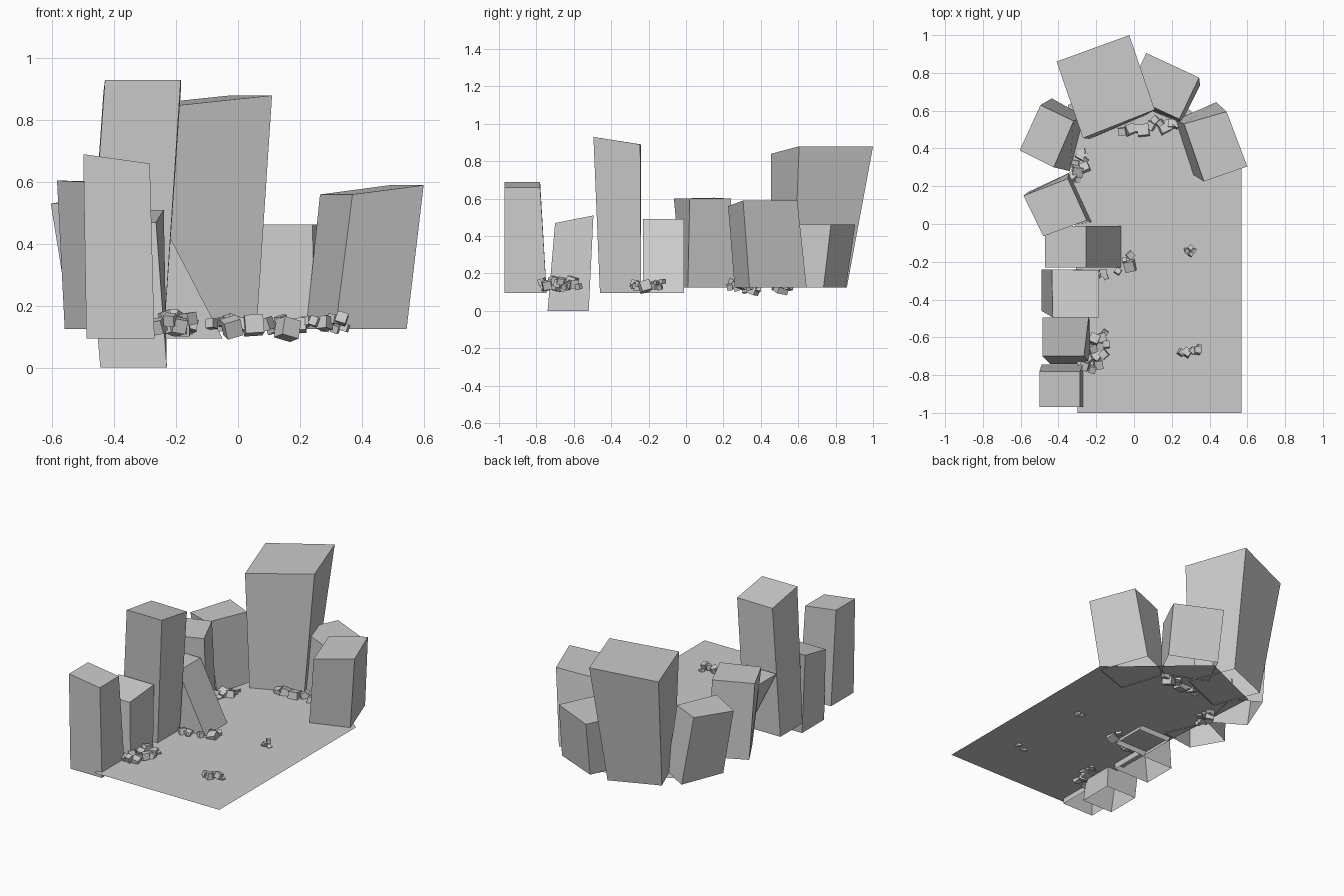
import bpy, bmesh, math, random
from mathutils import Matrix, Vector, Euler

random.seed(4)
stone = bpy.data.materials.new("stone grey")
stone.diffuse_color = (0.6, 0.6, 0.6, 1)


def finish(name, bm):
    mesh = bpy.data.meshes.new(name)
    bm.to_mesh(mesh)
    bm.free()
    mesh.materials.append(stone)
    bpy.context.collection.objects.link(bpy.data.objects.new(name, mesh))


def pillar(name, z0, base, top):
    """Leaning open-bottomed block: base corners (x, y), top corners (x, y, z), counter-clockwise."""
    bm = bmesh.new()
    lo = [bm.verts.new((x, y, z0)) for x, y in base]
    hi = [bm.verts.new(p) for p in top]
    bm.faces.new(hi)
    for i in range(4):
        j = (i + 1) % 4
        bm.faces.new((lo[i], lo[j], hi[j], hi[i]))
    bmesh.ops.recalc_face_normals(bm, faces=bm.faces)
    finish(name, bm)


def box(x0, x1, y0, y1):
    return [(x0, y0), (x1, y0), (x1, y1), (x0, y1)]


# Ground sheet
bm = bmesh.new()
bm.faces.new([bm.verts.new((x, y, 0.13)) for x, y in
              [(-.3, -1), (.57, -1), (.57, .36), (.06, .81), (-.35, .63), (-.31, 0)]])
finish("ground_sheet", bm)

# Row of pillars along the left side
pillar("front_pillar", .095, box(-.49, -.27, -.97, -.745),
       [(-.5, -.97, .69), (-.285, -.97, .66), (-.285, -.78, .66), (-.5, -.78, .69)])
pillar("short_pillar", 0, box(-.445, -.23, -.74, -.52),
       [(-.485, -.7, .47), (-.265, -.7, .47), (-.24, -.495, .51), (-.485, -.495, .51)])
pillar("tall_pillar", .095, box(-.49, -.24, -.46, -.24),
       [(-.43, -.495, .93), (-.185, -.495, .93), (-.185, -.245, .89), (-.435, -.24, .89)])
pillar("leaning_pillar", .095, box(-.27, -.05, -.23, -.01),
       [(-.47, -.23, .49), (-.255, -.23, .49), (-.255, -.01, .49), (-.47, -.01, .49)])

# Pillars curving round the back
pillar("left_pillar", .125, [(-.45, -.02), (-.225, .01), (-.345, .27), (-.56, .17)],
       [(-.48, -.065, .6), (-.25, .02, .6), (-.35, .24, .6), (-.585, .15, .605)])
pillar("back_left_pillar", .125, [(-.34, .28), (-.265, .57), (-.435, .665), (-.54, .4)],
       [(-.425, .3, .55), (-.32, .545, .55), (-.495, .63, .55), (-.605, .39, .53)])
pillar("large_pillar", .125, [(-.235, .45), (.06, .575), (-.055, .86), (-.35, .74)],
       [(-.27, .455, .84), (.11, .605, .88), (-.025, 1, .88), (-.41, .86, .84)])
pillar("back_pillar", .125, [(-.03, .65), (.25, .535), (.35, .735), (.07, .855)],
       [(-.04, .685, .463), (.24, .555, .463), (.345, .775, .463), (.065, .905, .463)])
pillar("right_pillar", .125, [(.315, .26), (.545, .34), (.435, .645), (.22, .55)],
       [(.37, .225, .56), (.6, .305, .59), (.49, .595, .59), (.265, .53, .56)])


def rubble(name, z, stones):
    """Pile of tumbled cubes given as (x, y, size)."""
    bm = bmesh.new()
    for x, y, s in stones:
        turn = Euler([random.uniform(-.35, .35), random.uniform(-.35, .35),
                      random.uniform(0, math.pi)]).to_matrix().to_4x4()
        pos = Vector((x, y, z + random.uniform(-.012, .022)))
        bmesh.ops.create_cube(bm, size=s, matrix=Matrix.Translation(pos) @ turn)
    finish(name, bm)


# Rubble piles at the pillar feet
rubble("front_rubble", .14, [
    (-.26, -.75, .045), (-.22, -.77, .035), (-.19, -.745, .045), (-.24, -.71, .04),
    (-.2, -.7, .05), (-.16, -.69, .04), (-.22, -.66, .04), (-.18, -.65, .05),
    (-.15, -.64, .035), (-.21, -.61, .05), (-.17, -.6, .045), (-.155, -.575, .03)])
rubble("middle_rubble", .135, [
    (-.2, -.27, .04), (-.165, -.26, .04), (-.15, -.28, .025), (-.085, -.25, .03),
    (-.02, -.22, .055), (-.02, -.165, .035), (-.05, -.19, .025)])
rubble("left_rubble", .125, [
    (-.33, .25, .04), (-.3, .28, .055), (-.26, .3, .045), (-.31, .32, .04),
    (-.28, .36, .05), (-.26, .34, .03), (-.3, .235, .03), (-.27, .385, .03)])
rubble("back_rubble", .135, [
    (-.06, .49, .04), (-.02, .5, .05), (.02, .505, .04), (.05, .495, .06),
    (.09, .52, .04), (.115, .55, .035), (.16, .51, .06), (.2, .53, .04),
    (.225, .525, .03), (.14, .535, .03)])
# Loose pebbles on the open ground
rubble("near_pebbles", .138, [
    (.25, -.68, .03), (.28, -.68, .04), (.31, -.67, .03), (.335, -.67, .035), (.345, -.65, .025)])
rubble("far_pebbles", .138, [
    (.28, -.14, .025), (.3, -.125, .025), (.315, -.14, .025), (.3, -.16, .02)])
